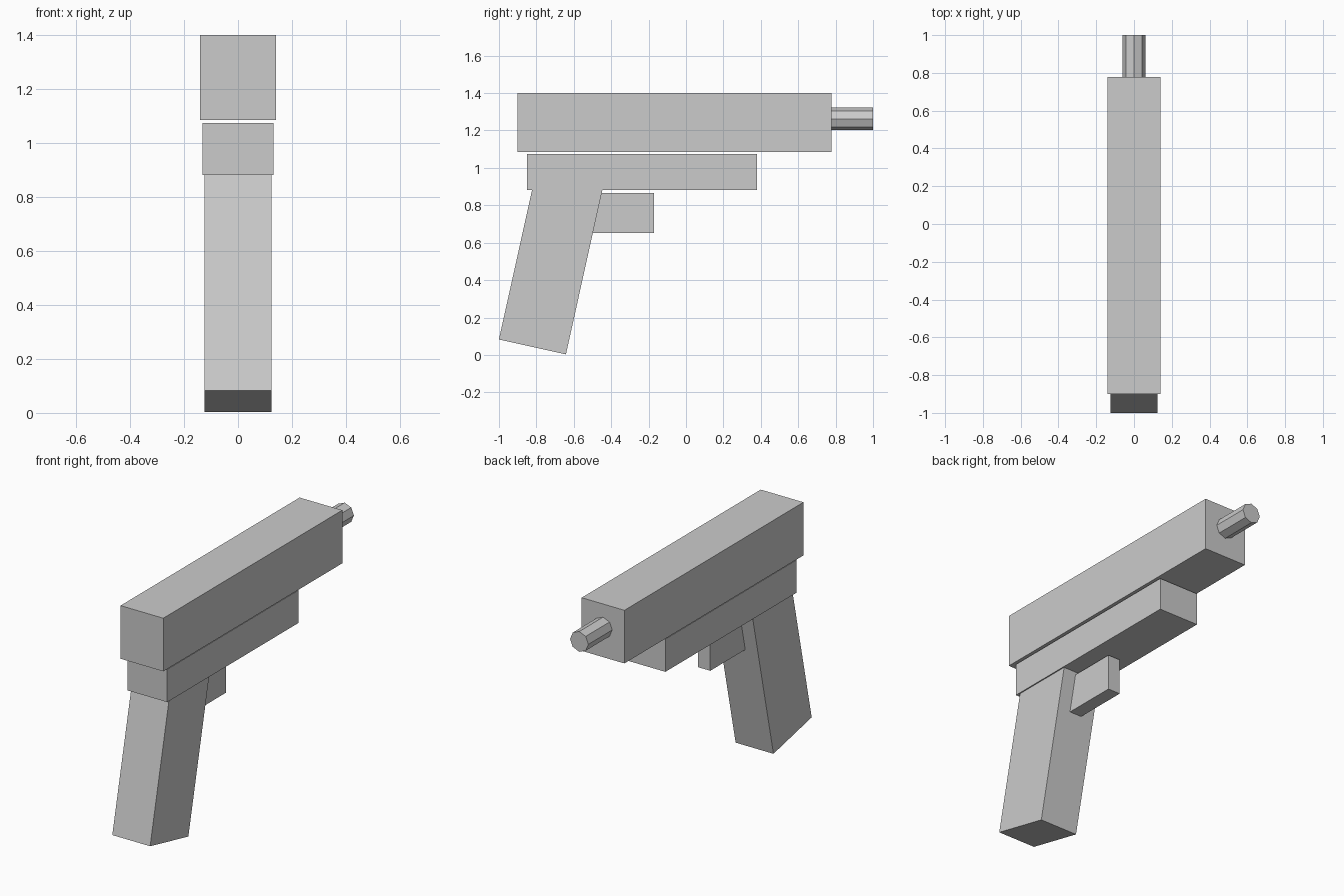
import bpy
import bmesh
from math import radians, pi
from mathutils import Matrix, Vector

cube = bpy.data.objects.get("Cube")
if cube:
    bpy.data.objects.remove(cube, do_unlink=True)

# One plain grey for every part
grey = bpy.data.materials.new("light grey")
grey.use_nodes = True
grey.diffuse_color = (0.6, 0.6, 0.6, 1)
grey.node_tree.nodes["Principled BSDF"].inputs["Base Color"].default_value = (0.6, 0.6, 0.6, 1)


def add_object(name, bm):
    mesh = bpy.data.meshes.new(name)
    bm.to_mesh(mesh)
    bm.free()
    mesh.materials.append(grey)
    obj = bpy.data.objects.new(name, mesh)
    bpy.context.collection.objects.link(obj)
    return obj


def add_block(name, width, y_range, z_range):
    """Block centred on x, spanning the given y and z ranges."""
    (y0, y1), (z0, z1) = y_range, z_range
    bm = bmesh.new()
    bmesh.ops.create_cube(bm, size=1)
    bmesh.ops.scale(bm, vec=(width, y1 - y0, z1 - z0), verts=bm.verts)
    bmesh.ops.translate(bm, vec=(0, (y0 + y1) / 2, (z0 + z1) / 2), verts=bm.verts)
    return add_object(name, bm)


# Upper body, lower frame and trigger
add_block("slide", 0.28, (-0.9, 0.777), (1.085, 1.4))
add_block("frame", 0.262, (-0.85, 0.38), (0.881, 1.075))
add_block("trigger", 0.08, (-0.52, -0.17), (0.653, 0.867))

# Raked grip, turned about its lower front edge
grip = add_block("grip", 0.248, (-0.367, 0), (0, 0.92))
grip.data.transform(Matrix.Translation(Vector((0, -0.642, 0.003)))
                    @ Matrix.Rotation(radians(-12.5), 4, "X"))

# Eight-sided barrel
bm = bmesh.new()
bmesh.ops.create_cone(bm, cap_ends=True, segments=8, radius1=0.06, radius2=0.06, depth=0.3,
                      matrix=Matrix.Translation((0, 0.85, 1.262)) @ Matrix.Rotation(pi / 2, 4, "X"))
add_object("barrel", bm)
